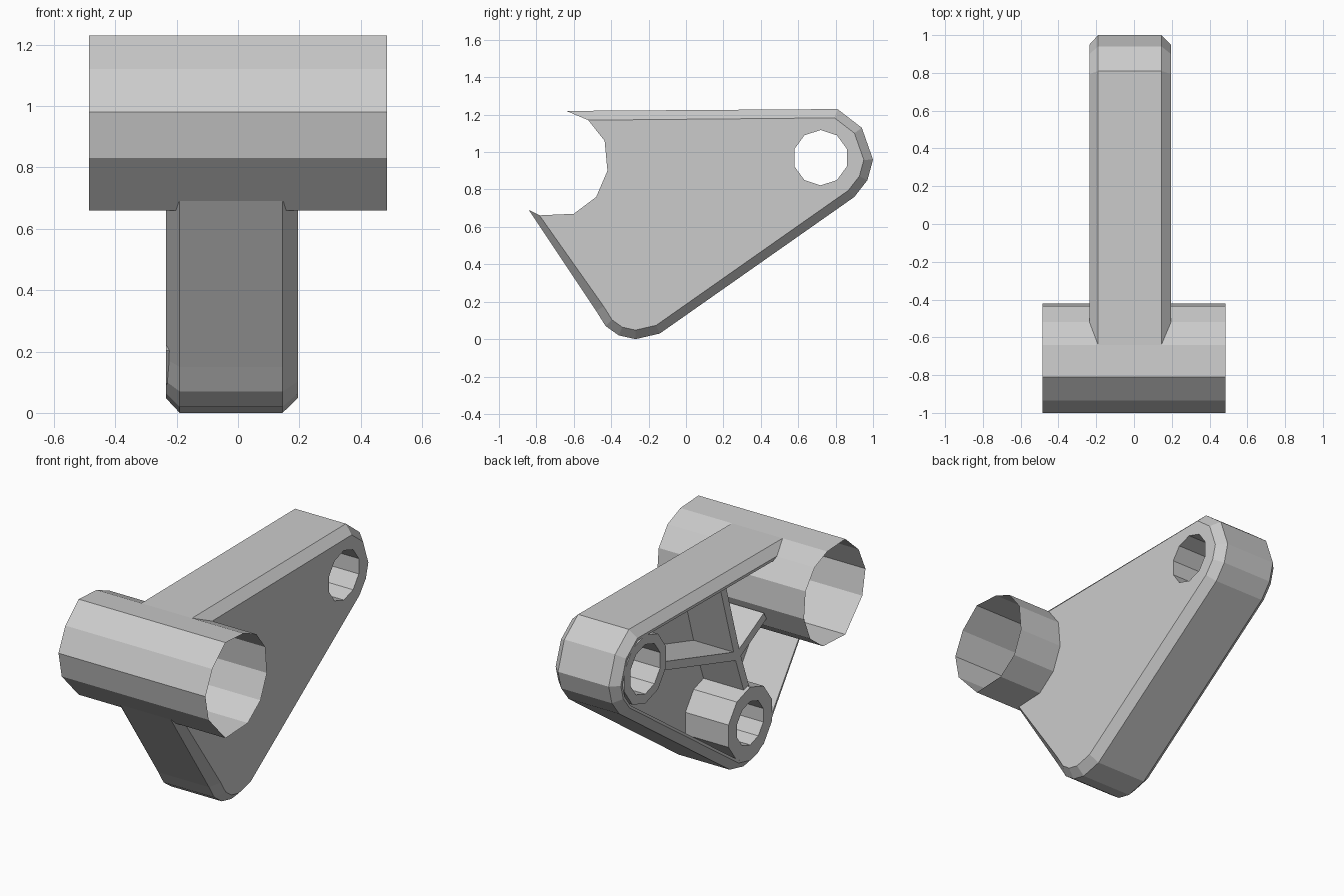
import bpy, bmesh, math
from mathutils import Vector

if "Cube" in bpy.data.objects:
    bpy.data.objects.remove(bpy.data.objects["Cube"])

# Side profile (y, z): open outline of the arm, and the pivot tube's section
OUTLINE = [(-.64, 1.22), (.81, 1.23), (.94, 1.13), (1.0, .96), (.97, .85), (.90, .76),
           (-.14, .03), (-.27, 0), (-.36, .02), (-.43, .07), (-.48, .15), (-.84, .69)]
TUBE = [(-.81, .66), (-.60, .67), (-.48, .76), (-.42, .90), (-.435, 1.06), (-.52, 1.17),
        (-.64, 1.22), (-.81, 1.23), (-.935, 1.12), (-1, .98), (-.97, .83)]
ARM_HOLE, LOW_HOLE = (.72, .97), (-.27, .27)
LEFT, RIGHT, FLOOR, CHAMFER = -.235, .195, .05, .047


def inset(d):
    """Outline moved inwards by d; its ends slide along the tube."""
    pts = [Vector(p) for p in OUTLINE]
    out = [pts[0] + Vector((2.5, -1.05)) * d]
    for a, b, c in zip(pts, pts[1:], pts[2:]):
        u, v = (b - a).normalized(), (c - b).normalized()
        n1, n2 = Vector((u.y, -u.x)), Vector((v.y, -v.x))
        out.append(b + (n1 + n2) * (d / (1 + n1.dot(n2))))
    out.append(pts[-1] + Vector((1.2, -.6)) * d)
    return out


def circle(c, r, n=10):
    return [(c[0] + r * math.cos(math.tau * (i + .5) / n),
             c[1] + r * math.sin(math.tau * (i + .5) / n)) for i in range(n)]


def loft(bm, sections, closed):
    """Skin a list of (x, points) sections."""
    rings = [[bm.verts.new((x, p[0], p[1])) for p in pts] for x, pts in sections]
    n = len(rings[0])
    for r, s in zip(rings, rings[1:]):
        for i in range(n if closed else n - 1):
            j = (i + 1) % n
            bm.faces.new((r[i], r[j], s[j], s[i]))


def fill(bm, x, loops):
    """Flat face at x with the later loops as holes."""
    edges = []
    for pts in loops:
        vs = [bm.verts.new((x, p[0], p[1])) for p in pts]
        edges += [bm.edges.new((vs[i - 1], vs[i])) for i in range(len(vs))]
    bmesh.ops.triangle_fill(bm, use_beauty=True, edges=edges, normal=(1, 0, 0))


def finish(bm, name):
    bmesh.ops.remove_doubles(bm, verts=bm.verts, dist=.0005)
    bmesh.ops.recalc_face_normals(bm, faces=bm.faces)
    mesh = bpy.data.meshes.new(name)
    bm.to_mesh(mesh)
    bm.free()
    bpy.context.collection.objects.link(bpy.data.objects.new(name, mesh))


# Arm: chamfered shell, closed right face, pocket floor open to the left
bm = bmesh.new()
loft(bm, [(RIGHT, inset(CHAMFER)), (RIGHT - .05, inset(0)), (LEFT + .045, inset(0)),
          (LEFT, inset(CHAMFER)), (LEFT, inset(.062)), (FLOOR, inset(.062))], False)
hole = circle(ARM_HOLE, .148)
fill(bm, RIGHT, [inset(CHAMFER) + TUBE[1:5], hole])
fill(bm, FLOOR, [inset(.062) + TUBE[1:5], hole])
finish(bm, "arm_shell")

# Pivot tube: thin open cylinder across the front
bm = bmesh.new()
loft(bm, [(-.485, TUBE), (.485, TUBE)], True)
finish(bm, "pivot_tube")

# Bosses: through hole at the arm's end, blind hole at the bottom
for name, c, r_in, r_out, end in (("arm_end_boss", ARM_HOLE, .148, .205, RIGHT),
                                  ("lower_boss", LOW_HOLE, .13, .215, FLOOR)):
    bm = bmesh.new()
    loft(bm, [(FLOOR, circle(c, r_out)), (LEFT, circle(c, r_out)),
              (LEFT, circle(c, r_in)), (end, circle(c, r_in))], True)
    finish(bm, name)

# Ribs: spread from a hub in the pocket to the walls and bosses
hub = Vector((-.18, .70))
for i, tip in enumerate([(-.04, 1.17), (-.44, .84), (.53, .91), (-.265, .47)]):
    d = Vector(tip) - hub
    s = Vector((-d.y, d.x)).normalized() * .025
    quad = [hub + s, hub + d + s, hub + d - s, hub - s]
    bm = bmesh.new()
    loft(bm, [(FLOOR, quad), (LEFT + .02, quad)], True)
    fill(bm, LEFT + .02, [quad])
    finish(bm, f"rib_{i + 1}")
